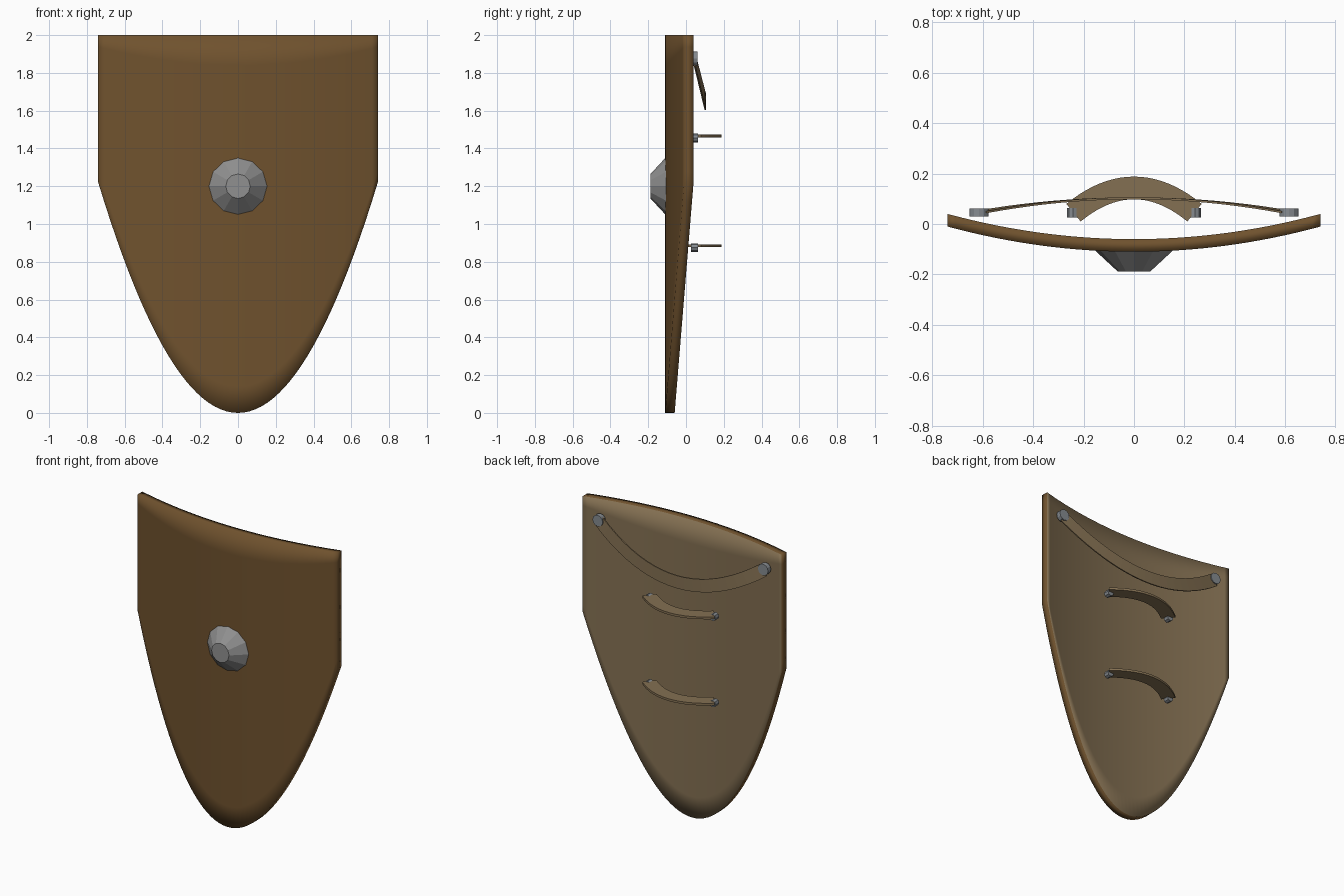
import bpy
import bmesh
import math
from mathutils import Vector, Matrix

cube = bpy.data.objects.get("Cube")
if cube:
    bpy.data.objects.remove(cube, do_unlink=True)


def material(name, rgb):
    mat = bpy.data.materials.new(name)
    mat.use_nodes = True
    color = (*rgb, 1.0)
    mat.diffuse_color = color
    mat.node_tree.nodes["Principled BSDF"].inputs["Base Color"].default_value = color
    return mat


wood = material("brown wood", (0.16, 0.084, 0.027))
leather = material("tan leather", (0.23, 0.162, 0.085))
steel = material("grey steel", (0.28, 0.28, 0.28))
rivet = material("rivet grey", (0.24, 0.26, 0.28))


def finish(name, bm, mats, smooth=False):
    bmesh.ops.recalc_face_normals(bm, faces=bm.faces)
    for face in bm.faces:
        face.smooth = smooth
    mesh = bpy.data.meshes.new(name)
    bm.to_mesh(mesh)
    bm.free()
    for mat in mats:
        mesh.materials.append(mat)
    obj = bpy.data.objects.new(name, mesh)
    bpy.context.collection.objects.link(obj)
    return obj


# Shield board: curved sheet with a parabolic lower edge
HALF, SHOULDER, TOP, THICK = 0.74, 1.22, 2.0, 0.05
COLUMNS = 48
ROWS = [0, 0.07, 0.3, 0.6, 0.92, 1]


def build_board():
    bm = bmesh.new()

    def sheet(offset):
        grid = []
        for i in range(COLUMNS + 1):
            u = 2 * i / COLUMNS - 1
            low = SHOULDER * u * u
            y = -0.11 + 0.1 * u * u + offset
            grid.append([bm.verts.new((HALF * u, y, low + (TOP - low) * t)) for t in ROWS])
        return grid

    front, back = sheet(0), sheet(THICK)
    last = len(ROWS) - 1
    for grid, index in ((front, 0), (back, 1)):
        for a, b in zip(grid, grid[1:]):
            for j in range(last):
                bm.faces.new((a[j], b[j], b[j + 1], a[j + 1])).material_index = index
    # Rim joining the two sheets
    for i in range(COLUMNS):
        for j in (0, last):
            bm.faces.new((front[i][j], front[i + 1][j], back[i + 1][j], back[i][j]))
    for i in (0, COLUMNS):
        for j in range(last):
            bm.faces.new((front[i][j], front[i][j + 1], back[i][j + 1], back[i][j]))
    finish("shield_board", bm, [wood, leather], smooth=True)


def disc(name, center, r_back, r_front, depth, sides, mat):
    """Cylinder or cone lying along y, with its r_front end facing -y."""
    bm = bmesh.new()
    place = Matrix.Translation(center) @ Matrix.Rotation(math.pi / 2, 4, "X")
    bmesh.ops.create_cone(bm, cap_ends=True, segments=sides, radius1=r_back,
                          radius2=r_front, depth=depth, matrix=place)
    finish(name, bm, [mat])


def strap(name, path, axis, width, thick, steps=20):
    """Flat band along a path; axis is the thin direction."""
    bm = bmesh.new()
    axis = Vector(axis)
    rings = []
    for i in range(steps + 1):
        u = 2 * i / steps - 1
        tangent = (path(u + 0.01) - path(u - 0.01)).normalized()
        side = tangent.cross(axis).normalized() * width / 2
        edge = axis * thick / 2
        p = path(u)
        rings.append([bm.verts.new(p + s * side + e * edge)
                      for s, e in ((1, 1), (1, -1), (-1, -1), (-1, 1))])
    for a, b in zip(rings, rings[1:]):
        for k in range(4):
            n = (k + 1) % 4
            bm.faces.new((a[k], a[n], b[n], b[k]))
    bm.faces.new(rings[0])
    bm.faces.new(rings[-1])
    finish(name, bm, [leather])


build_board()

# Boss on the front
disc("boss", (0, -0.144, 1.2), 0.16, 0.065, 0.088, 12, steel)

# Two hand grips with their rivets
for label, z in (("upper", 1.465), ("lower", 0.885)):
    strap(label + "_grip",
          lambda u, z=z: Vector((0.24 * u, 0.143 - 0.098 * u * u, z)),
          (0, 0, 1), 0.09, 0.015)
    for side, sign in (("left", 1), ("right", -1)):
        disc(f"{label}_grip_rivet_{side}", (0.242 * sign, 0.045, z - 0.01),
             0.023, 0.023, 0.037, 8, rivet)

# Hanging carry strap with its rivets
strap("carry_strap",
      lambda u: Vector((0.61 * u, 0.102 - 0.055 * u * u, 1.647 + 0.22 * u * u)),
      (0, 1, 0), 0.085, 0.008)
for side, sign in (("left", 1), ("right", -1)):
    disc("carry_strap_rivet_" + side, (0.615 * sign, 0.045, 1.875),
         0.038, 0.038, 0.032, 12, rivet)
